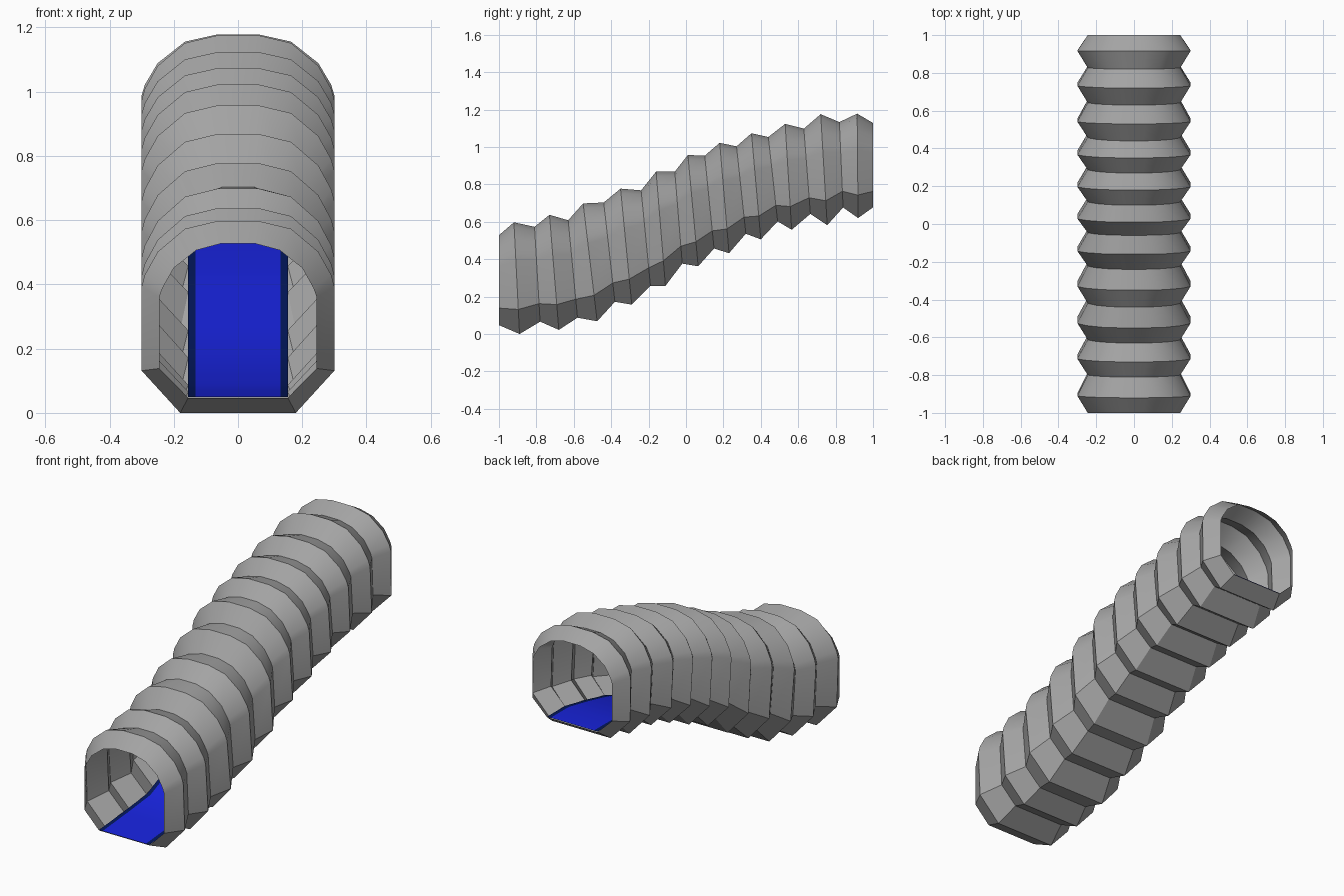
import bpy, bmesh
from mathutils import Vector

if "Cube" in bpy.data.objects:
    bpy.data.objects.remove(bpy.data.objects["Cube"])


def material(name, rgb):
    m = bpy.data.materials.new(name)
    m.diffuse_color = (*rgb, 1)
    m.use_nodes = True
    m.node_tree.nodes["Principled BSDF"].inputs["Base Color"].default_value = m.diffuse_color
    return m


GREY = material("grey fabric", (0.37, 0.37, 0.37))
BLUE = material("blue carpet", (0.009, 0.017, 0.73))
NAVY = material("navy trim", (0.001, 0.009, 0.11))

# Half sections: (half width, fraction of height), bottom to top
VALLEY = [(.155, 0), (.245, .19), (.245, .65), (.235, .71), (.20, .84), (.13, .955), (.05, 1)]
RIDGE = [(.18, 0), (.30, .22), (.30, .66), (.29, .72), (.25, .84), (.165, .96), (.065, 1)]

# Ring ends (y, z) along the underside and roof, valleys and ridges alternating
BOTTOM = [(-1, .047), (-.89, 0), (-.78, .066), (-.68, .022), (-.58, .087),
          (-.475, .068), (-.38, .172), (-.29, .157), (-.19, .257), (-.11, .257),
          (-.02, .376), (.065, .362), (.15, .457), (.23, .432), (.32, .536),
          (.40, .506), (.49, .602), (.565, .557), (.665, .642), (.755, .582),
          (.84, .676), (.92, .62), (1, .677)]
TOP = [(-1, .528), (-.92, .597), (-.81, .573), (-.73, .637), (-.63, .608),
       (-.55, .698), (-.44, .703), (-.35, .777), (-.24, .768), (-.16, .868),
       (-.06, .868), (.01, .957), (.10, .953), (.18, 1.022), (.27, 1.003),
       (.35, 1.073), (.44, 1.053), (.53, 1.123), (.63, 1.098), (.72, 1.175),
       (.82, 1.133), (.915, 1.178), (1, 1.128)]


def finish(name, bm, mats):
    mesh = bpy.data.meshes.new(name)
    bm.to_mesh(mesh)
    bm.free()
    for m in mats:
        mesh.materials.append(m)
    ob = bpy.data.objects.new(name, mesh)
    bpy.context.collection.objects.link(ob)
    return ob


def ring(bm, i):
    """Closed loop of vertices for ring i."""
    half = RIDGE if i % 2 else VALLEY
    loop = half + [(-x, t) for x, t in reversed(half)]
    b, t = Vector((0, *BOTTOM[i])), Vector((0, *TOP[i]))
    return [bm.verts.new(b.lerp(t, f) + Vector((x, 0, 0))) for x, f in loop]


# Bellows: open pleats, each one valley - ridge - valley
bm = bmesh.new()
for i in range(0, len(BOTTOM) - 2, 2):
    rings = [ring(bm, i + k) for k in range(3)]
    n = len(rings[0])
    for a, b in zip(rings, rings[1:]):
        for k in range(n):
            f = bm.faces.new((a[k], b[k], b[(k + 1) % n], a[(k + 1) % n]))
            f.smooth = True
        # crisp corners along both chamfers
        for k in (0, 1, n - 2, n - 1):
            bm.edges.get((a[k], b[k])).smooth = False
    # crisp fold lines around every ring
    for r in rings:
        for k in range(n):
            bm.edges.get((r[k], r[(k + 1) % n])).smooth = False
bmesh.ops.recalc_face_normals(bm, faces=bm.faces)
# the outside of the tube must face outward
up = max(bm.faces, key=lambda f: f.calc_center_median().z)
if up.normal.z < 0:
    bmesh.ops.reverse_faces(bm, faces=bm.faces)
finish("bellows", bm, [GREY])

# Walkway: carpet strip with a narrow trim along each side
bm = bmesh.new()
XS = [-.155, -.133, .133, .155]
rows = [[bm.verts.new((x, y, z + .003)) for x in XS] for y, z in BOTTOM[::2]]
for a, b in zip(rows, rows[1:]):
    for k in range(3):
        f = bm.faces.new((a[k], a[k + 1], b[k + 1], b[k]))
        f.smooth = True
        f.material_index = 0 if k == 1 else 1
finish("walkway", bm, [BLUE, NAVY])
